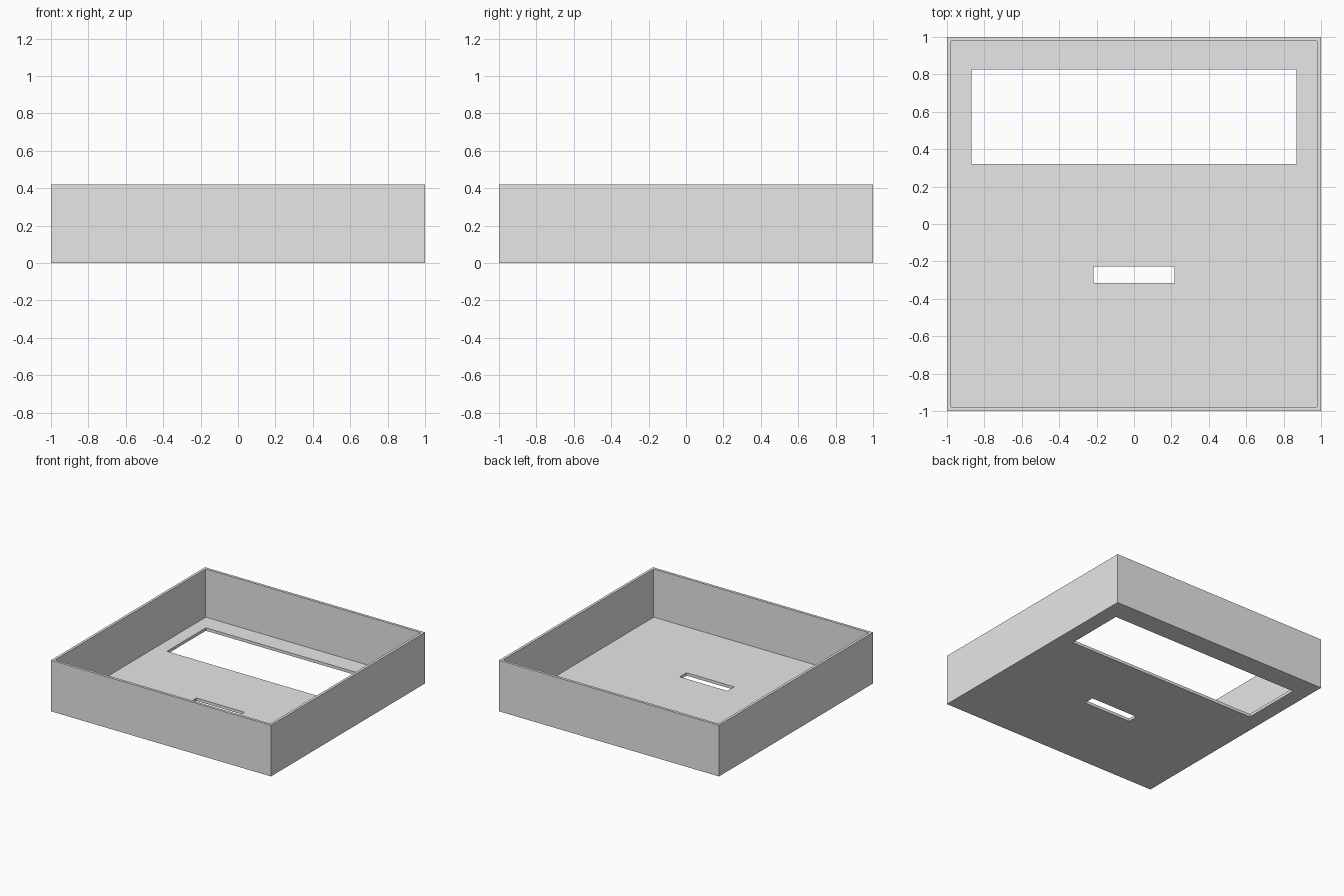
import bpy

cube = bpy.data.objects.get("Cube")
if cube:
    bpy.data.objects.remove(cube, do_unlink=True)

HEIGHT = 0.42
WALL = 0.022
FLOOR = 0.024

grey = bpy.data.materials.new("plain_grey")
grey.use_nodes = True
colour = (0.8, 0.8, 0.8, 1.0)
grey.diffuse_color = colour
grey.node_tree.nodes["Principled BSDF"].inputs["Base Color"].default_value = colour


def box(name, low, high):
    """Axis-aligned box between two corners."""
    centre = [(a + b) / 2 for a, b in zip(low, high)]
    bpy.ops.mesh.primitive_cube_add(size=1, location=centre)
    obj = bpy.context.object
    obj.name = name
    obj.scale = [b - a for a, b in zip(low, high)]
    bpy.ops.object.transform_apply(location=True, rotation=False, scale=True)
    obj.data.materials.append(grey)
    return obj


def cut(target, name, low, high):
    """Subtract a box from the target and discard the cutter."""
    cutter = box(name, low, high)
    mod = target.modifiers.new(name, "BOOLEAN")
    mod.operation = "DIFFERENCE"
    mod.solver = "EXACT"
    mod.object = cutter
    bpy.context.view_layer.objects.active = target
    bpy.ops.object.modifier_apply(modifier=mod.name)
    bpy.data.objects.remove(cutter, do_unlink=True)


# Open-topped square tray
tray = box("tray", (-1, -1, 0), (1, 1, HEIGHT))
inner = 1 - WALL
cut(tray, "cavity", (-inner, -inner, FLOOR), (inner, inner, HEIGHT + 0.1))

# Wide window at the back and small slot near the front of the floor
cut(tray, "window", (-0.87, 0.32, -0.1), (0.87, 0.825, 0.1))
cut(tray, "slot", (-0.217, -0.316, -0.1), (0.217, -0.228, 0.1))
